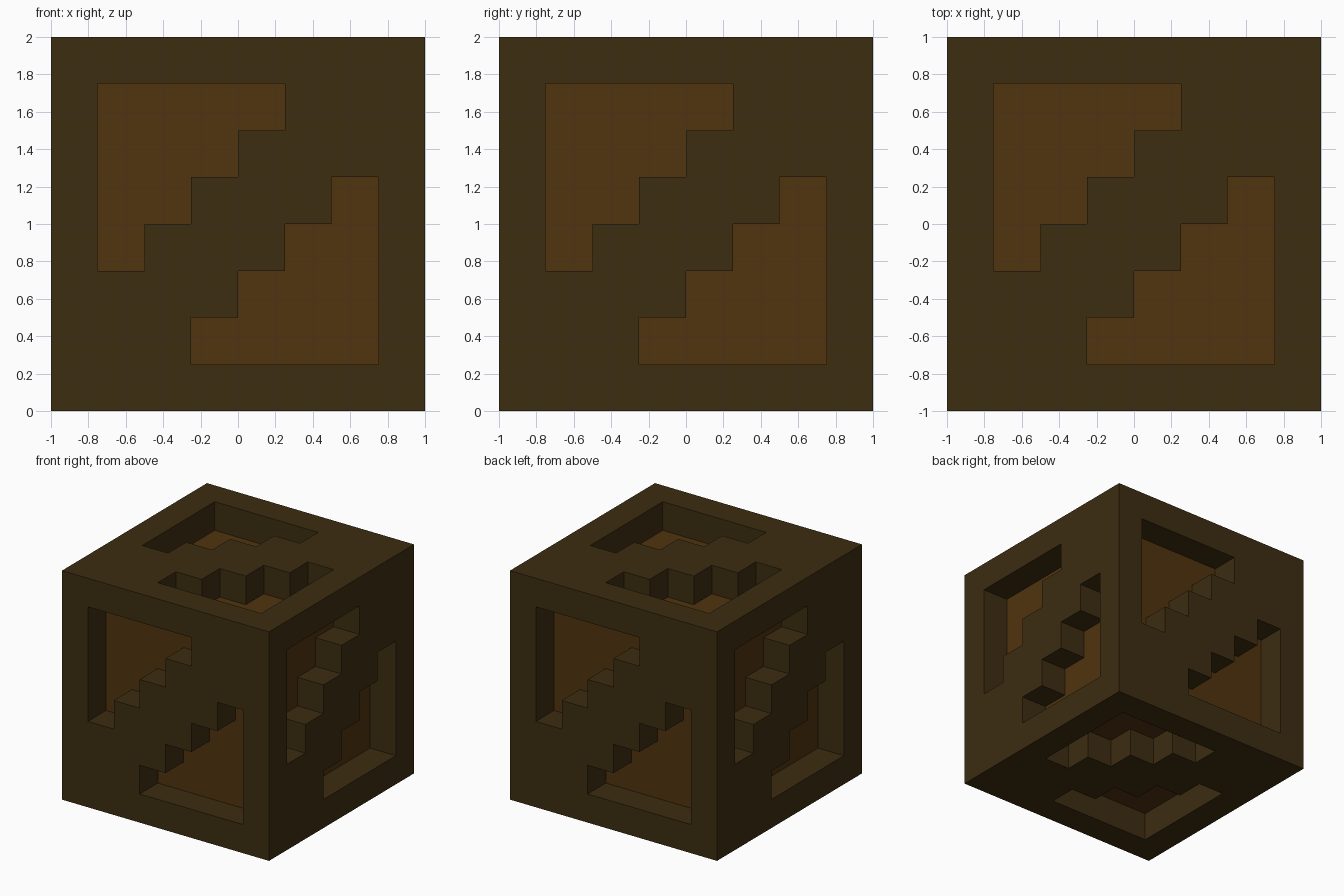
import bpy, bmesh
from mathutils import Vector

if "Cube" in bpy.data.objects:
    bpy.data.objects.remove(bpy.data.objects["Cube"])

CELL, DEPTH, N = 0.25, 0.25, 8


def material(name, rgb):
    m = bpy.data.materials.new(name)
    m.diffuse_color = (*rgb, 1.0)
    m.use_nodes = True
    m.node_tree.nodes["Principled BSDF"].inputs["Base Color"].default_value = m.diffuse_color
    return m


def sunken(i, j):
    """Cells beside the stepped diagonal brace, inside the one-cell frame."""
    return 1 <= i <= 6 and 1 <= j <= 6 and abs(i - j) >= 2


bm = bmesh.new()


def quad(points, facing, mat):
    f = bm.faces.new([bm.verts.new(p) for p in points])
    f.normal_update()
    if f.normal.dot(facing) < 0:
        f.normal_flip()
    f.material_index = mat


X = Vector((1, 0, 0))
Y = Vector((0, 1, 0))
Z = Vector((0, 0, 1))

# Six sides: outward direction and the direction to the viewer's right
for out, right in ((-Y, X), (X, Y), (Y, -X), (-X, -Y), (Z, X), (-Z, X)):
    up = out.cross(right)

    def pt(i, j, depth=0.0):
        return Z + right * (i * CELL - 1) + up * (j * CELL - 1) + out * (1 - depth)

    for i in range(N):
        for j in range(N):
            low = sunken(i, j)
            d = DEPTH if low else 0.0
            ring = [(i, j), (i + 1, j), (i + 1, j + 1), (i, j + 1)]
            # Raised frame and brace, or sunken panel
            quad([pt(a, b, d) for a, b in ring], out, 1 if low else 0)
            if not low:
                continue
            # Recess walls
            for k, (di, dj) in enumerate(((0, -1), (1, 0), (0, 1), (-1, 0))):
                if not sunken(i + di, j + dj):
                    a, b = ring[k], ring[(k + 1) % 4]
                    quad([pt(*a), pt(*b), pt(*b, DEPTH), pt(*a, DEPTH)],
                         -(right * di + up * dj), 0)

bmesh.ops.remove_doubles(bm, verts=bm.verts, dist=0.0001)
mesh = bpy.data.meshes.new("crate")
bm.to_mesh(mesh)
bm.free()
mesh.materials.append(material("dark frame wood", (0.047, 0.026, 0.0056)))
mesh.materials.append(material("warm panel wood", (0.082, 0.034, 0.0046)))
crate = bpy.data.objects.new("crate", mesh)
bpy.context.collection.objects.link(crate)
